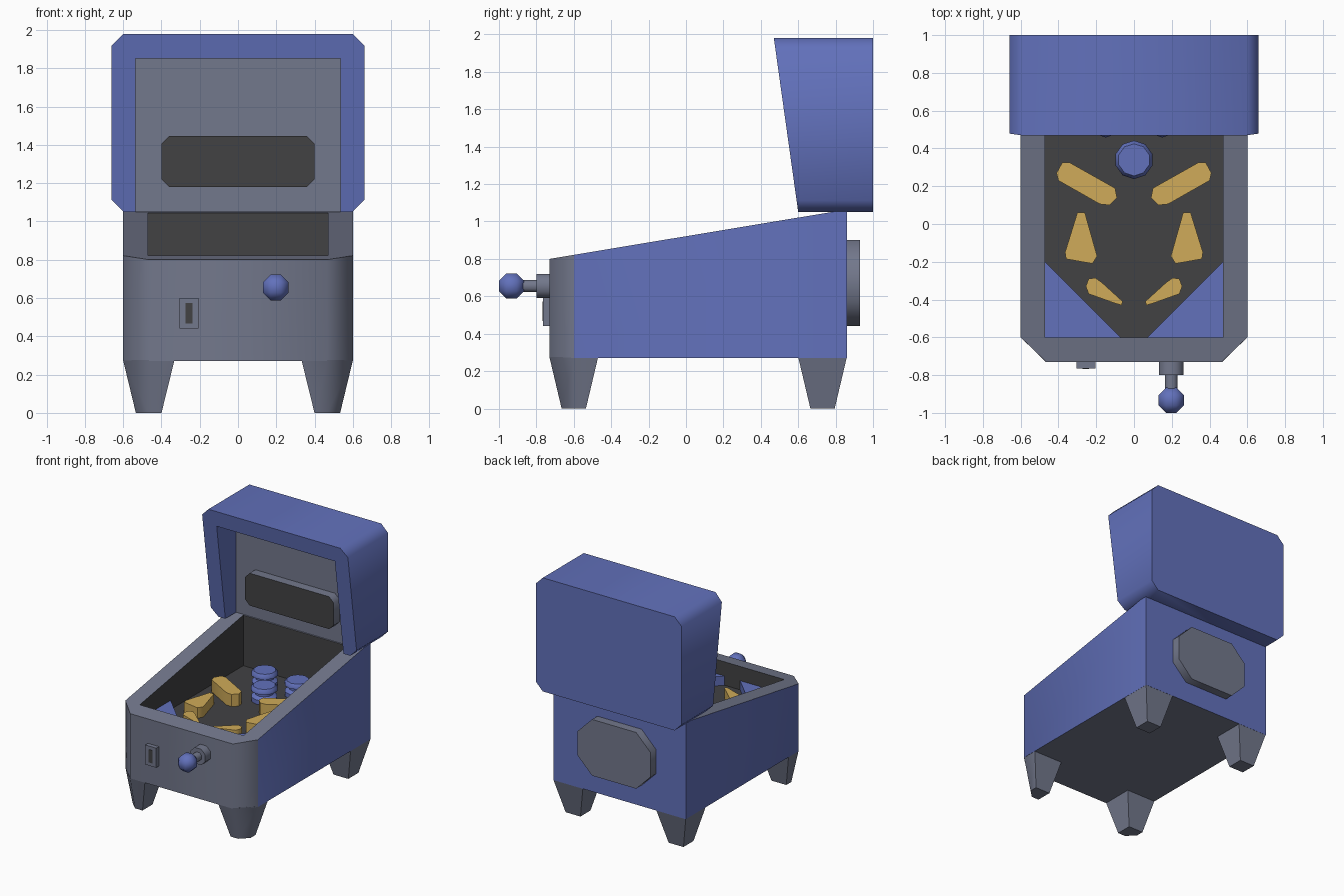
import bpy, bmesh, math
from mathutils import Matrix

if "Cube" in bpy.data.objects:
    bpy.data.objects.remove(bpy.data.objects["Cube"])


def material(name, rgb):
    m = bpy.data.materials.new(name)
    m.diffuse_color = (*rgb, 1)
    m.use_nodes = True
    m.node_tree.nodes["Principled BSDF"].inputs["Base Color"].default_value = m.diffuse_color
    return m


BLUE = material("blue", (0.122, 0.165, 0.50))
GREY = material("slate grey", (0.171, 0.188, 0.262))
DARK = material("charcoal", (0.054, 0.054, 0.057))
GOLD = material("gold", (0.63, 0.41, 0.10))


def finish(name, bm, *mats):
    bmesh.ops.recalc_face_normals(bm, faces=bm.faces)
    me = bpy.data.meshes.new(name)
    bm.to_mesh(me)
    bm.free()
    for m in mats:
        me.materials.append(m)
    ob = bpy.data.objects.new(name, me)
    bpy.context.collection.objects.link(ob)
    return ob


def loft(name, ring_a, ring_b, *mats):
    """Closed solid between two rings with equal point counts."""
    bm = bmesh.new()
    a = [bm.verts.new(p) for p in ring_a]
    b = [bm.verts.new(p) for p in ring_b]
    n = len(a)
    bm.faces.new(a)
    bm.faces.new(b)
    for i in range(n):
        j = (i + 1) % n
        bm.faces.new((a[i], a[j], b[j], b[i]))
    return finish(name, bm, *mats)


def plan_prism(name, pts, z0, z1, *mats):
    return loft(name, [(x, y, z0) for x, y in pts], [(x, y, z1) for x, y in pts], *mats)


def front_prism(name, pts, y0, y1, *mats):
    return loft(name, [(x, y0, z) for x, z in pts], [(x, y1, z) for x, z in pts], *mats)


def cut_rect(x0, x1, z0, z1, c):
    """Rectangle with chamfered corners."""
    return [(x0 + c, z0), (x1 - c, z0), (x1, z0 + c), (x1, z1 - c),
            (x1 - c, z1), (x0 + c, z1), (x0, z1 - c), (x0, z0 + c)]


def rect(x0, x1, y0, y1):
    return [(x0, y0), (x1, y0), (x1, y1), (x0, y1)]


def carve(ob, cutter):
    mod = ob.modifiers.new("carve", 'BOOLEAN')
    mod.object = cutter
    mod.operation = 'DIFFERENCE'
    mod.solver = 'EXACT'
    cutter.hide_render = True
    bpy.context.view_layer.objects.active = ob
    bpy.ops.object.modifier_apply(modifier=mod.name)
    bpy.data.objects.remove(cutter, do_unlink=True)


def paint(ob, rule):
    for p in ob.data.polygons:
        p.material_index = rule(p.center, p.normal)


# Cabinet: sloped box with clipped front corners and a dark play well
plan = [(-0.6, 0.86), (-0.6, -0.6), (-0.465, -0.73), (0.465, -0.73), (0.6, -0.6), (0.6, 0.86)]
cabinet = loft("cabinet", [(x, y, 0.27) for x, y in plan],
               [(x, y, 0.80 + 0.166 * (y + 0.73)) for x, y in plan], BLUE, GREY, DARK)
FLOOR = 0.63
carve(cabinet, plan_prism("well_cutter", rect(-0.47, 0.47, -0.6, 0.74), FLOOR, 1.5))


def cabinet_rule(c, n):
    if n.z > 0.9 and c.z > FLOOR + 0.05 or n.z < -0.9:
        return 1
    if abs(c.x) < 0.475 and -0.605 < c.y < 0.745:
        return 2
    return 1 if n.y < -0.5 else 0


paint(cabinet, cabinet_rule)

# Backbox: leaning hood with clipped corners, hollowed at the front
outline = cut_rect(-0.66, 0.66, 1.05, 1.98, 0.063)
backbox = loft("backbox", [(x, 0.60 - 0.14 * (z - 1.05), z) for x, z in outline],
               [(x, 1.0, z) for x, z in outline], BLUE, GREY)
carve(backbox, front_prism("hood_cutter", rect(-0.535, 0.535, 0.9, 1.85), 0.0, 0.74))
paint(backbox, lambda c, n: 1 if abs(c.y - 0.74) < 0.005 and n.y < -0.9 else 0)

# Score display: grey body with a dark face
display = front_prism("score_display", cut_rect(-0.40, 0.40, 1.18, 1.445, 0.04), 0.665, 0.75, GREY, DARK)
paint(display, lambda c, n: 1 if n.y < -0.9 else 0)

# Rear service panel
front_prism("rear_panel", cut_rect(-0.33, 0.33, 0.44, 0.90, 0.13), 0.85, 0.93, GREY)

# Legs: tapering, front pair follows the clipped cabinet corner
for side, s in (("left", -1), ("right", 1)):
    for end, cy, pts in (
            ("front", -0.6, [(-0.135, 0.13), (0.133, 0.13), (0.133, 0), (0, -0.13), (-0.135, -0.13)]),
            ("rear", 0.73, rect(-0.135, 0.133, -0.13, 0.13))):
        loft(f"{end}_leg_{side}",
             [(s * (0.467 + x), cy + y, 0.275) for x, y in pts],
             [(s * (0.467 + x * 0.5), cy + y * 0.5, 0) for x, y in pts], GREY)

# Playfield pieces, mirrored left and right
pieces = {
    "lane_guide": ([(-0.41, 0.27), (-0.38, 0.325), (-0.34, 0.325), (-0.10, 0.19),
                    (-0.09, 0.14), (-0.13, 0.10), (-0.18, 0.105), (-0.40, 0.23)], 0.73, GOLD),
    "slingshot": ([(-0.30, 0.06), (-0.26, 0.06), (-0.195, -0.17), (-0.22, -0.21),
                   (-0.36, -0.185), (-0.365, -0.15)], 0.715, GOLD),
    "flipper": ([(-0.255, -0.33), (-0.24, -0.29), (-0.205, -0.285), (-0.17, -0.31),
                 (-0.06, -0.41), (-0.065, -0.43), (-0.10, -0.42), (-0.24, -0.37)], 0.715, GOLD),
    "corner_block": ([(-0.47, -0.2), (-0.47, -0.6), (-0.07, -0.6)], 0.705, BLUE),
}
for name, (pts, top, mat) in pieces.items():
    for side, s in (("left", 1), ("right", -1)):
        plan_prism(f"{name}_{side}", [(s * x, y) for x, y in pts], FLOOR - 0.005, top, mat)


# Bumpers: turned from a waisted profile
def bumper(name, cx, cy, n=10):
    bm = bmesh.new()
    rings = []
    for r, z in [(0.10, 0.625), (0.10, 0.665), (0.07, 0.685), (0.07, 0.70),
                 (0.102, 0.715), (0.102, 0.73), (0.085, 0.752)]:
        rings.append([bm.verts.new((cx + r * math.cos(2 * math.pi * (i + 0.5) / n),
                                    cy + r * math.sin(2 * math.pi * (i + 0.5) / n), z))
                      for i in range(n)])
    for a, b in zip(rings, rings[1:]):
        for i in range(n):
            j = (i + 1) % n
            bm.faces.new((a[i], a[j], b[j], b[i]))
    bm.faces.new(rings[0])
    bm.faces.new(rings[-1])
    finish(name, bm, BLUE)


bumper("bumper_centre", 0, 0.34)
bumper("bumper_left", -0.15, 0.56)
bumper("bumper_right", 0.15, 0.56)

# Plunger: collar, rod and faceted knob
PX, PZ = 0.197, 0.655
for name, h, y0, y1 in (("plunger_collar", 0.065, -0.80, -0.72), ("plunger_rod", 0.033, -0.88, -0.79)):
    front_prism(name, cut_rect(PX - h, PX + h, PZ - h, PZ + h, h * 0.55), y0, y1, GREY)
bm = bmesh.new()
bmesh.ops.create_cube(bm, size=0.134, matrix=Matrix.Translation((PX, -0.933, PZ)))
bmesh.ops.bevel(bm, geom=bm.edges[:], offset=0.04, segments=1, affect='EDGES', profile=0.5)
finish("plunger_knob", bm, BLUE)

# Coin plate with a dark slot
front_prism("coin_plate", rect(-0.305, -0.205, 0.44, 0.60), -0.765, -0.72, GREY)
front_prism("coin_slot", rect(-0.273, -0.237, 0.467, 0.573), -0.768, -0.763, DARK)

# Soften the clipped corners, keep square edges crisp
for ob in bpy.context.scene.objects:
    ob.select_set(True)
bpy.context.view_layer.objects.active = cabinet
bpy.ops.object.shade_smooth_by_angle(angle=math.radians(50))
